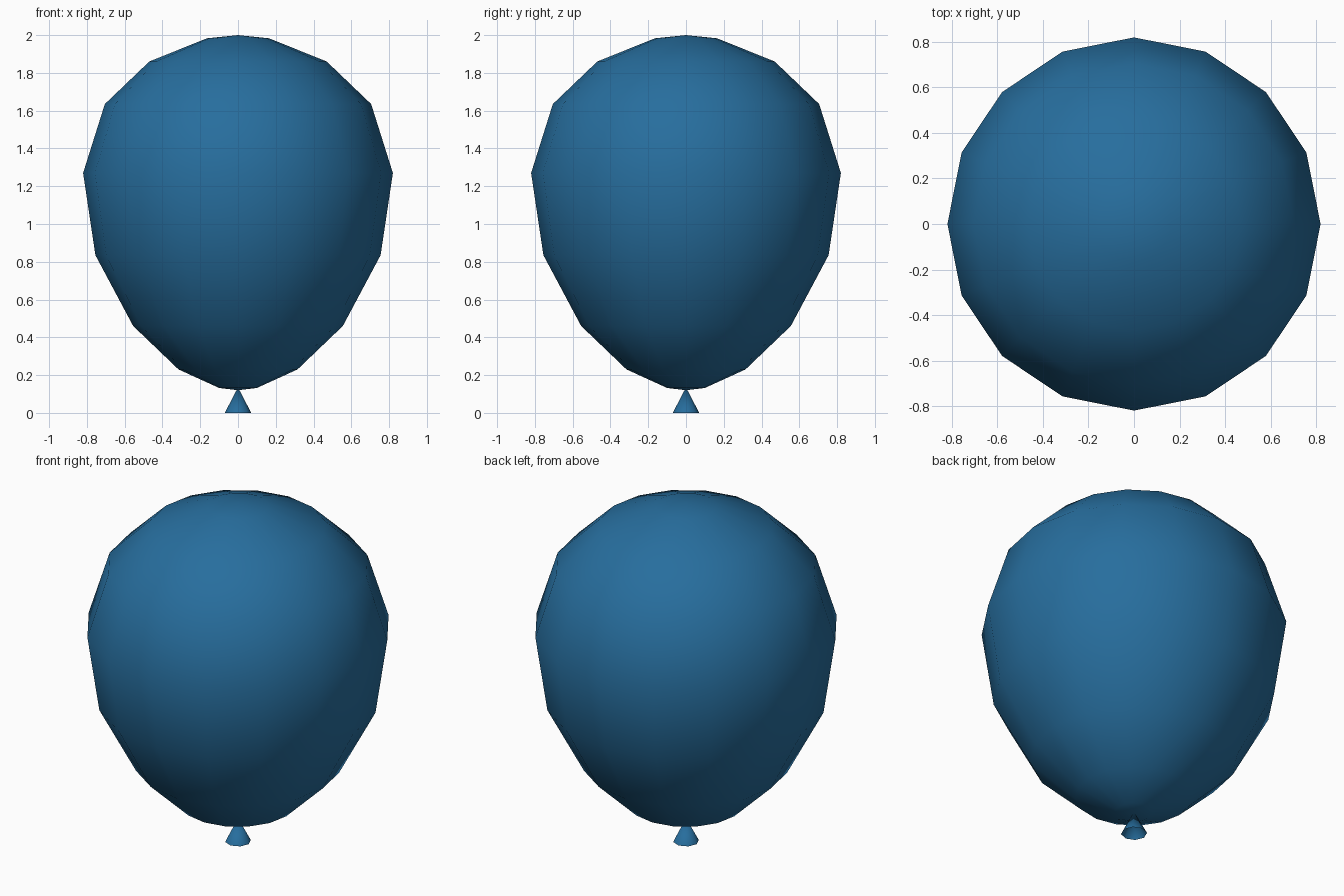
import bpy, bmesh, math

if "Cube" in bpy.data.objects:
    bpy.data.objects.remove(bpy.data.objects["Cube"])

blue = bpy.data.materials.new("balloon blue")
blue.diffuse_color = (0.02, 0.155, 0.34, 1)
blue.use_nodes = True
blue.node_tree.nodes["Principled BSDF"].inputs["Base Color"].default_value = blue.diffuse_color


def lathe(name, profile, sides):
    """Revolve (radius, height) points round z; radius 0 makes a pole."""
    bm = bmesh.new()
    rings = []
    for r, z in profile:
        n = sides if r > 0 else 1
        rings.append([bm.verts.new((r * math.cos(math.tau * i / sides),
                                    r * math.sin(math.tau * i / sides), z))
                      for i in range(n)])
    for low, high in zip(rings, rings[1:]):
        for i in range(sides):
            j = (i + 1) % sides
            if len(low) == 1:
                bm.faces.new((low[0], high[j], high[i]))
            elif len(high) == 1:
                bm.faces.new((low[i], low[j], high[0]))
            else:
                bm.faces.new((low[i], low[j], high[j], high[i]))
    for f in bm.faces:
        f.smooth = True
    mesh = bpy.data.meshes.new(name)
    bm.to_mesh(mesh)
    bm.free()
    mesh.materials.append(blue)
    obj = bpy.data.objects.new(name, mesh)
    bpy.context.collection.objects.link(obj)
    return obj


# Inflated body, narrowing to the neck
lathe("balloon_body", [(0, 0.12), (0.1, 0.132), (0.315, 0.23), (0.555, 0.46),
                       (0.755, 0.835), (0.82, 1.27), (0.705, 1.635),
                       (0.47, 1.86), (0.165, 1.983), (0, 2.0)], 16)

# Flared, open knot under the neck
lathe("balloon_knot", [(0.07, 0), (0, 0.135)], 8)
